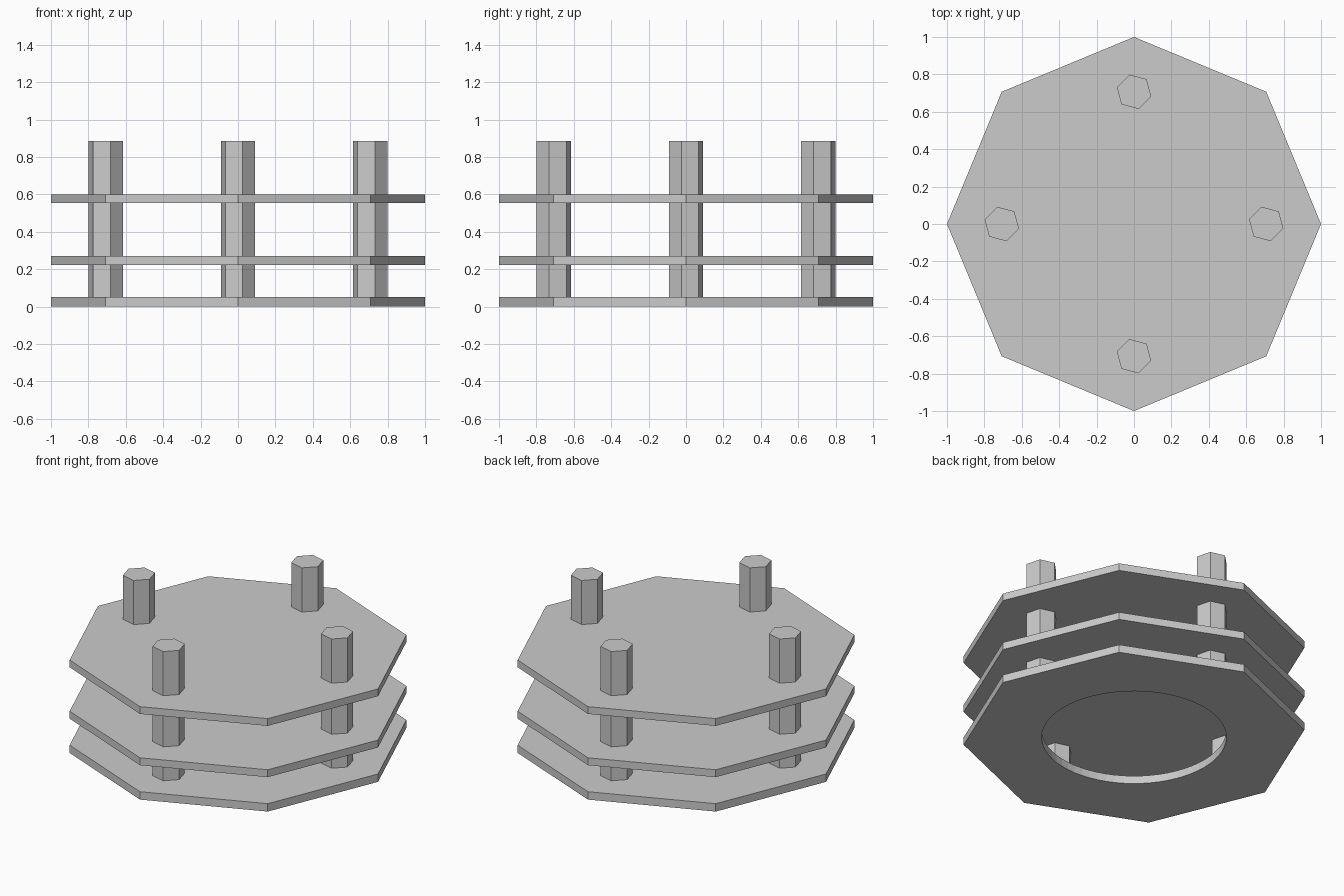
import bpy, bmesh
from math import cos, sin, pi, radians

if "Cube" in bpy.data.objects:
    bpy.data.objects.remove(bpy.data.objects["Cube"])


def finish(bm, name):
    bmesh.ops.recalc_face_normals(bm, faces=bm.faces)
    mesh = bpy.data.meshes.new(name)
    bm.to_mesh(mesh)
    bm.free()
    obj = bpy.data.objects.new(name, mesh)
    bpy.context.collection.objects.link(obj)
    return obj


def prism(name, sides, radius, z0, z1, x=0.0, y=0.0, turn=0.0):
    """Solid upright prism with a vertex at angle 'turn'."""
    bm = bmesh.new()
    ring = [bm.verts.new((x + radius * cos(turn + 2 * pi * i / sides),
                          y + radius * sin(turn + 2 * pi * i / sides), z0))
            for i in range(sides)]
    base = bm.faces.new(ring)
    ext = bmesh.ops.extrude_face_region(bm, geom=[base], use_keep_orig=True)
    for v in ext["geom"]:
        if isinstance(v, bmesh.types.BMVert):
            v.co.z = z1
    return finish(bm, name)


def holed_plate(name, sides, radius, hole, z0, z1, steps=64):
    """Polygonal plate with a round central hole, bridged ring by ring."""
    bm = bmesh.new()
    per = steps // sides
    rings = []
    for r, z, outer in ((radius, z0, True), (radius, z1, True),
                        (hole, z1, False), (hole, z0, False)):
        ring = []
        for i in range(steps):
            if outer:  # points along the straight polygon edges
                k, t = i // per, (i % per) / per
                a, b = 2 * pi * k / sides, 2 * pi * (k + 1) / sides
                x = r * (cos(a) * (1 - t) + cos(b) * t)
                y = r * (sin(a) * (1 - t) + sin(b) * t)
            else:
                x, y = r * cos(2 * pi * i / steps), r * sin(2 * pi * i / steps)
            ring.append(bm.verts.new((x, y, z)))
        rings.append(ring)
    for n in range(4):
        lo, hi = rings[n], rings[(n + 1) % 4]
        for i in range(steps):
            j = (i + 1) % steps
            bm.faces.new((lo[i], lo[j], hi[j], hi[i]))
    return finish(bm, name)


# Three octagonal decks; only the lowest has a round opening
holed_plate("bottom_plate", 8, 1.0, 0.54, 0.0, 0.051)
prism("middle_plate", 8, 1.0, 0.222, 0.27)
prism("top_plate", 8, 1.0, 0.553, 0.60)

# Four hexagonal posts running up through the decks
for i, side in enumerate(("right", "back", "left", "front")):
    a = i * pi / 2
    prism(side + "_post", 6, 0.095, 0.03, 0.885,
          0.707 * cos(a), 0.707 * sin(a), radians(-15))
